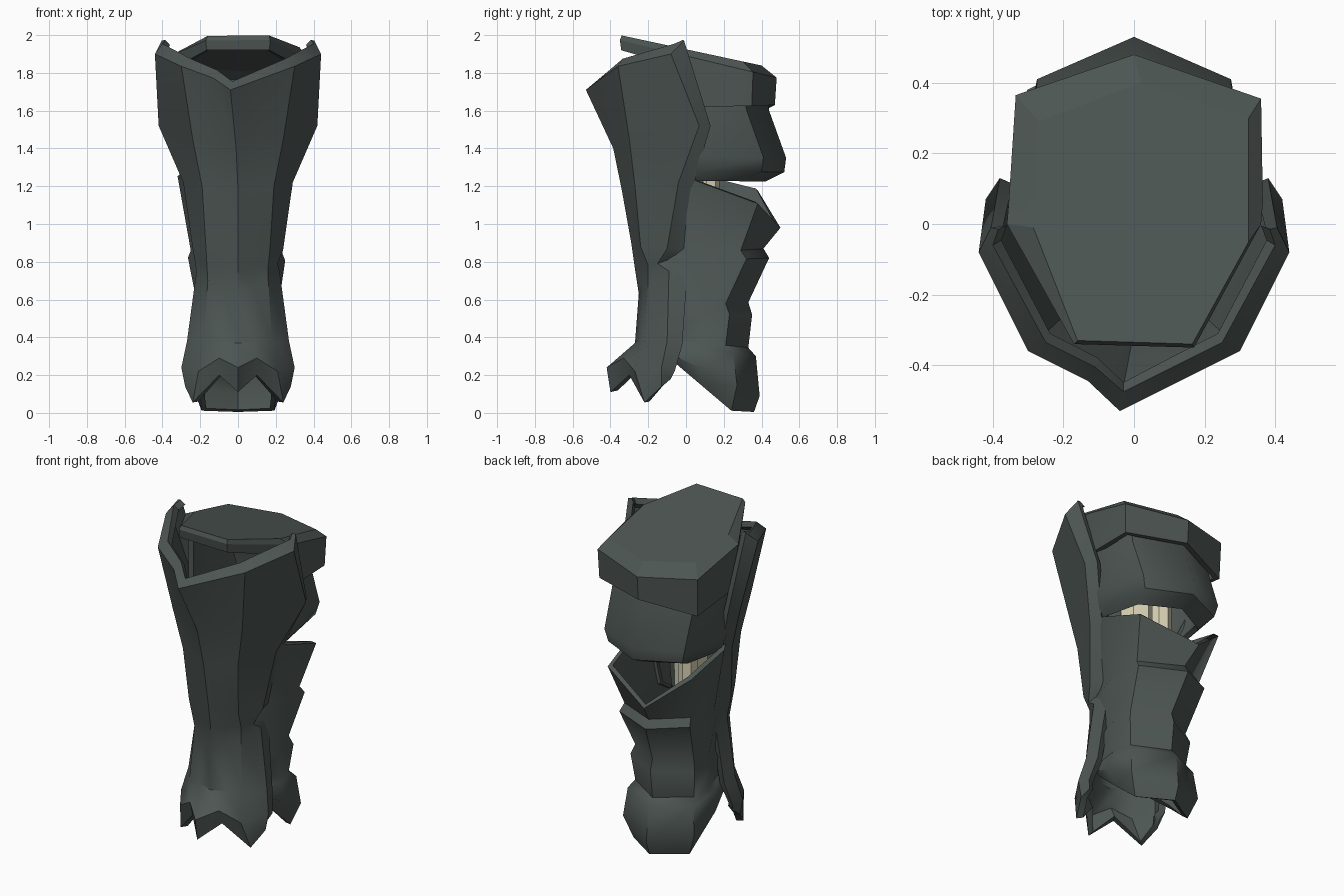
import bpy, bmesh, math
from mathutils import Vector

if "Cube" in bpy.data.objects:
    bpy.data.objects.remove(bpy.data.objects["Cube"])


def material(name, rgb):
    m = bpy.data.materials.new(name)
    m.diffuse_color = (*rgb, 1)
    m.use_nodes = True
    m.node_tree.nodes["Principled BSDF"].inputs["Base Color"].default_value = m.diffuse_color
    return m


SLATE = material("dark slate metal", (0.074, 0.092, 0.085))
BONE = material("pale bone", (0.70, 0.655, 0.47))


def finish(name, bm, mat, thickness=0, angle=40):
    """Turn a bmesh into an object, thicken it inwards and shade it."""
    me = bpy.data.meshes.new(name)
    bm.to_mesh(me)
    bm.free()
    ob = bpy.data.objects.new(name, me)
    bpy.context.collection.objects.link(ob)
    me.materials.append(mat)
    bpy.ops.object.select_all(action='DESELECT')
    ob.select_set(True)
    bpy.context.view_layer.objects.active = ob
    if thickness:
        mod = ob.modifiers.new("thickness", 'SOLIDIFY')
        mod.thickness = thickness
        mod.offset = -1
        bpy.ops.object.modifier_apply(modifier=mod.name)
    bpy.ops.object.shade_smooth_by_angle(angle=math.radians(angle))
    return ob


def mirrored(row):
    """Extend a row of right-half points (centre first) to the left side."""
    return [(-x, y, z) for x, y, z in reversed(row[1:])] + list(row)


def loft(name, rows, thickness, angle):
    """Skin equal rows of points with quads, facing outwards."""
    bm = bmesh.new()
    grid = [[bm.verts.new(p) for p in row] for row in rows]
    for a, b in zip(grid, grid[1:]):
        for i in range(len(a) - 1):
            bm.faces.new((a[i], a[i + 1], b[i + 1], b[i]))
    bm.normal_update()
    out = 0
    for f in bm.faces:
        c = f.calc_center_median()
        out += f.normal.dot(Vector((c.x, c.y, 0))) * f.calc_area()
    if out < 0:
        bmesh.ops.reverse_faces(bm, faces=bm.faces[:])
    return finish(name, bm, SLATE, thickness, angle)


def mid(a, b):
    return tuple((p + q) / 2 for p, q in zip(a, b))


# Shin plate: ridge, corner, outer crease and edge of each row; bevelled top
shin = [
    [(-.03, -.475, 1.755), (.25, -.335, 1.875), (.40, -.06, 1.955), (.385, -.015, 1.975)],
    [(-.04, -.53, 1.71), (.30, -.36, 1.835), (.44, -.08, 1.90), (.405, -.01, 1.97)],
    [(-.01, -.385, 1.40), (.24, -.30, 1.45), (.42, .07, 1.52), (.38, .13, 1.52)],
    [(0, -.34, 1.18), (.19, -.27, 1.20), (.29, -.04, 1.22), (.265, .035, 1.19)],
    [(0, -.29, .90), (.17, -.24, .88), (.24, -.10, .87), (.21, .01, .87)],
    [(0, -.27, .76), (.16, -.20, .78), (.21, -.15, .79), (.19, -.07, .82)],
    [(-.01, -.25, .63), (.16, -.20, .70), (.22, -.09, .75), (.20, .01, .78)],
    [(0, -.27, .37), (.18, -.22, .38), (.27, -.10, .38), (.25, -.02, .36)],
]
shin = [[r[0], mid(r[0], r[1])] + r[1:] for r in shin]
# Flared, toothed foot of the shin plate
shin += [
    [(0, -.42, .24), (.10, -.33, .29), (.21, -.27, .22), (.30, -.13, .24), (.28, -.06, .22)],
    [(0, -.40, .11), (.10, -.30, .20), (.24, -.22, .055), (.28, -.13, .14), (.26, -.08, .18)],
]
shin = [mirrored(r) for r in shin]
# The notch only cuts the right side
shin[5][:4] = [mid(a, b) for a, b in zip(shin[4][:4], shin[6][:4])]
loft("shin_plate", shin, 0.04, 35)


# Rear shells: front height, back height, back depth, half width, then
# optional sideways shift of the back point and lift of left and right sides
def shell(name, corner, rows):
    full = []
    for zf, zb, yb, w, *extra in rows:
        dx, left, right = extra or (0, 0, 0)
        section = [(0, yb), (corner * w, yb - .12), (w, .08), (.8 * w, -.10)]
        pts = mirrored([(x, y, max(.005, zf + (zb - zf) * (y + .1) / (yb + .1)))
                        for x, y in section])
        shift = [(0, left * .3), (dx / 2, left * .5), (dx / 2, left), (dx, 0),
                 (0, right), (0, right * .5), (0, right * .3)]
        full.append([(x + sx, y, z + sz)
                     for (x, y, z), (sx, sz) in zip(pts, shift)])
    loft(name, full, 0.03, 50)


shell("upper_calf_shell", .82, [
    (1.80, 1.68, .43, .34), (1.62, 1.60, .44, .34),
    (1.36, 1.35, .53, .335), (1.28, 1.275, .52, .31), (1.23, 1.225, .42, .27)])
shell("lower_calf_shell", .94, [
    (1.27, .98, .50, .29, -.06, .14, .07), (.83, .87, .41, .235, -.03, .03, 0),
    (.80, .82, .44, .25, -.03, .03, 0), (.56, .585, .33, .215),
    (.53, .52, .35, .235), (.39, .345, .33, .215),
    (.37, .30, .37, .24), (.32, .09, .39, .26), (.30, -.09, .36, .205)])

# Knee cap: bevelled lid with a deep rim; outer x, y, rim bottom, lid x, y
outline = [(0, .48, 1.63, .02, .40), (.36, .355, 1.625, .325, .30),
           (.365, .06, 1.62, .325, .03), (.36, 0, 1.82, .325, -.05),
           (.17, -.35, 1.92, .165, -.34), (-.17, -.34, 1.92, -.16, -.33),
           (-.36, 0, 1.82, -.285, -.01), (-.355, .06, 1.62, -.285, .03),
           (-.335, .365, 1.57, -.27, .29)]
bm = bmesh.new()
lid, rim, low = [], [], []
for x, y, z, lx, ly in outline:
    lid.append(bm.verts.new((lx, ly, 1.925 - .215 * ly)))
    rim.append(bm.verts.new((x, y, 1.89 - .24 * y)))
    low.append(bm.verts.new((x * .98, y * .98, z)))
bm.faces.new(lid)
n = len(outline)
for a, b in ((lid, rim), (rim, low)):
    for i in range(n):
        j = (i + 1) % n
        bm.faces.new((a[i], a[j], b[j], b[i]))
bmesh.ops.recalc_face_normals(bm, faces=bm.faces[:])
bm.normal_update()
if max(bm.faces, key=lambda f: len(f.verts)).normal.z < 0:
    bmesh.ops.reverse_faces(bm, faces=bm.faces[:])
finish("knee_cap", bm, SLATE, 0.035, 15)

# Leg bones inside the armour
for name, x, y, r in (("large_bone", -.03, -.01, .105), ("small_bone", -.10, .12, .06)):
    bm = bmesh.new()
    bmesh.ops.create_cone(bm, cap_ends=True, segments=7, radius1=r * .85,
                          radius2=r, depth=1.0)
    bmesh.ops.translate(bm, verts=bm.verts[:], vec=(x, y, 1.05))
    finish(name, bm, BONE, 0, 20)
